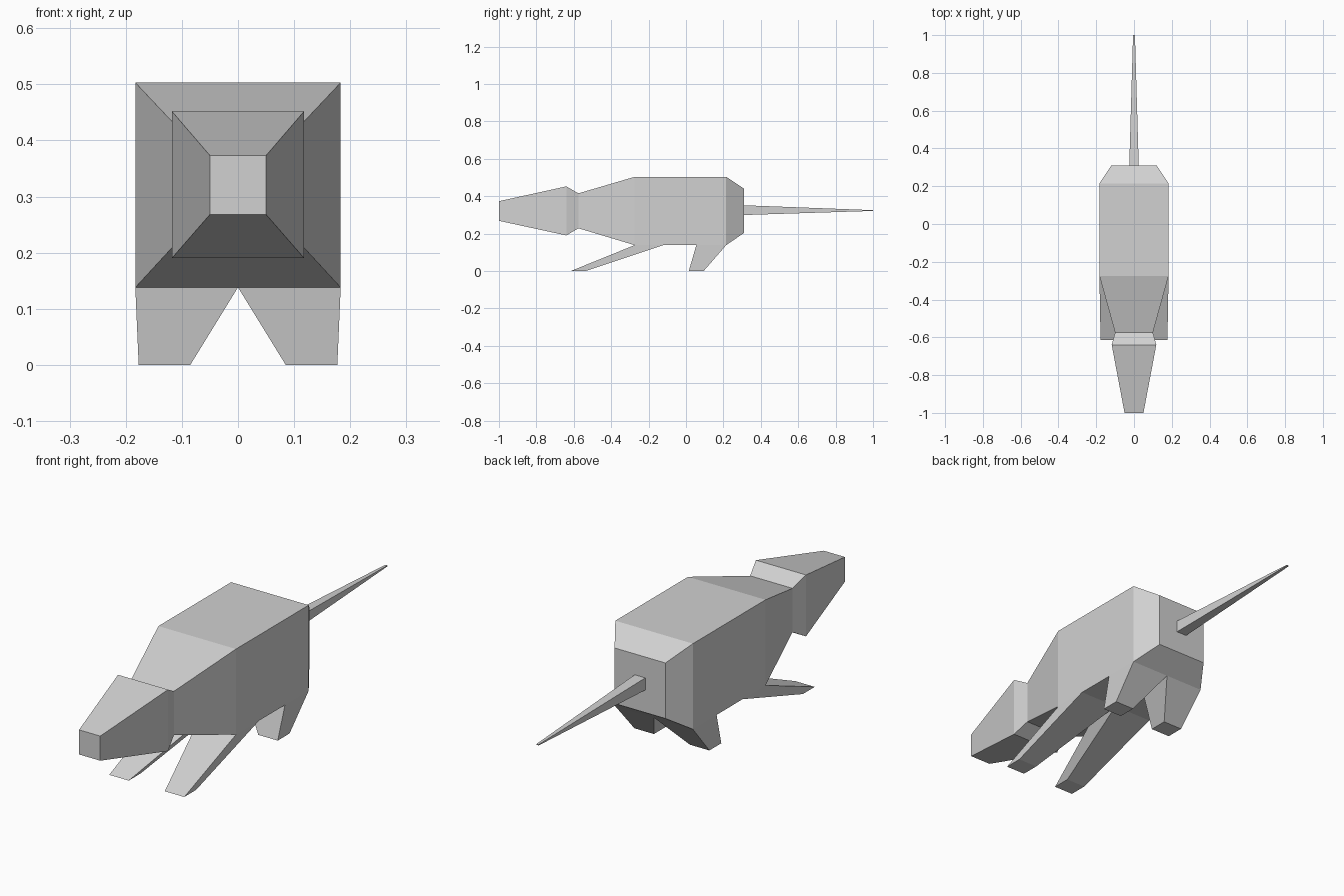
import bpy, bmesh

cube = bpy.data.objects.get("Cube")
if cube:
    bpy.data.objects.remove(cube, do_unlink=True)

grey = bpy.data.materials.new("plain grey")
grey.use_nodes = True
grey.diffuse_color = (0.64, 0.64, 0.64, 1)
grey.node_tree.nodes["Principled BSDF"].inputs["Base Color"].default_value = (0.64, 0.64, 0.64, 1)


def loft(name, rings, cap_start=True):
    """Skin a list of four-cornered rings into a flat-shaded part."""
    bm = bmesh.new()
    loops = [[bm.verts.new(p) for p in ring] for ring in rings]
    for a, b in zip(loops, loops[1:]):
        for i in range(4):
            j = (i + 1) % 4
            bm.faces.new((a[i], a[j], b[j], b[i]))
    if cap_start:
        bm.faces.new(loops[0])
    bm.faces.new(loops[-1])
    bmesh.ops.recalc_face_normals(bm, faces=bm.faces)
    mesh = bpy.data.meshes.new(name)
    bm.to_mesh(mesh)
    bm.free()
    mesh.materials.append(grey)
    obj = bpy.data.objects.new(name, mesh)
    bpy.context.collection.objects.link(obj)
    return obj


def upright(y, w, z0, z1):
    """Rectangular cross-section facing along the length."""
    return [(-w, y, z0), (w, y, z0), (w, y, z1), (-w, y, z1)]


def level(z, x0, x1, y0, y1):
    """Horizontal cross-section of a leg."""
    return [(x0, y0, z), (x1, y0, z), (x1, y1, z), (x0, y1, z)]


# Snout, head, neck, shoulders, rump and back end
loft("body", [
    upright(-1.0, 0.05, 0.268, 0.373),
    upright(-0.64, 0.118, 0.19, 0.452),
    upright(-0.575, 0.10, 0.228, 0.415),
    upright(-0.275, 0.183, 0.138, 0.503),
    upright(0.215, 0.183, 0.138, 0.503),
    upright(0.31, 0.12, 0.203, 0.44),
])

# Tapering tail
loft("tail", [upright(0.31, 0.025, 0.299, 0.351),
              upright(1.0, 0.005, 0.321, 0.325)])

# Legs: top and foot extents along the length
legs = {"front": ((-0.275, -0.12), (-0.615, -0.535)),
        "rear": ((0.055, 0.215), (0.015, 0.095))}
for pair, (top, foot) in legs.items():
    for side, s in (("left", 1), ("right", -1)):
        loft(f"{pair}_leg_{side}", [
            level(0.138, 0, s * 0.183, *top),
            level(0, s * 0.085, s * 0.177, *foot),
        ], cap_start=False)
